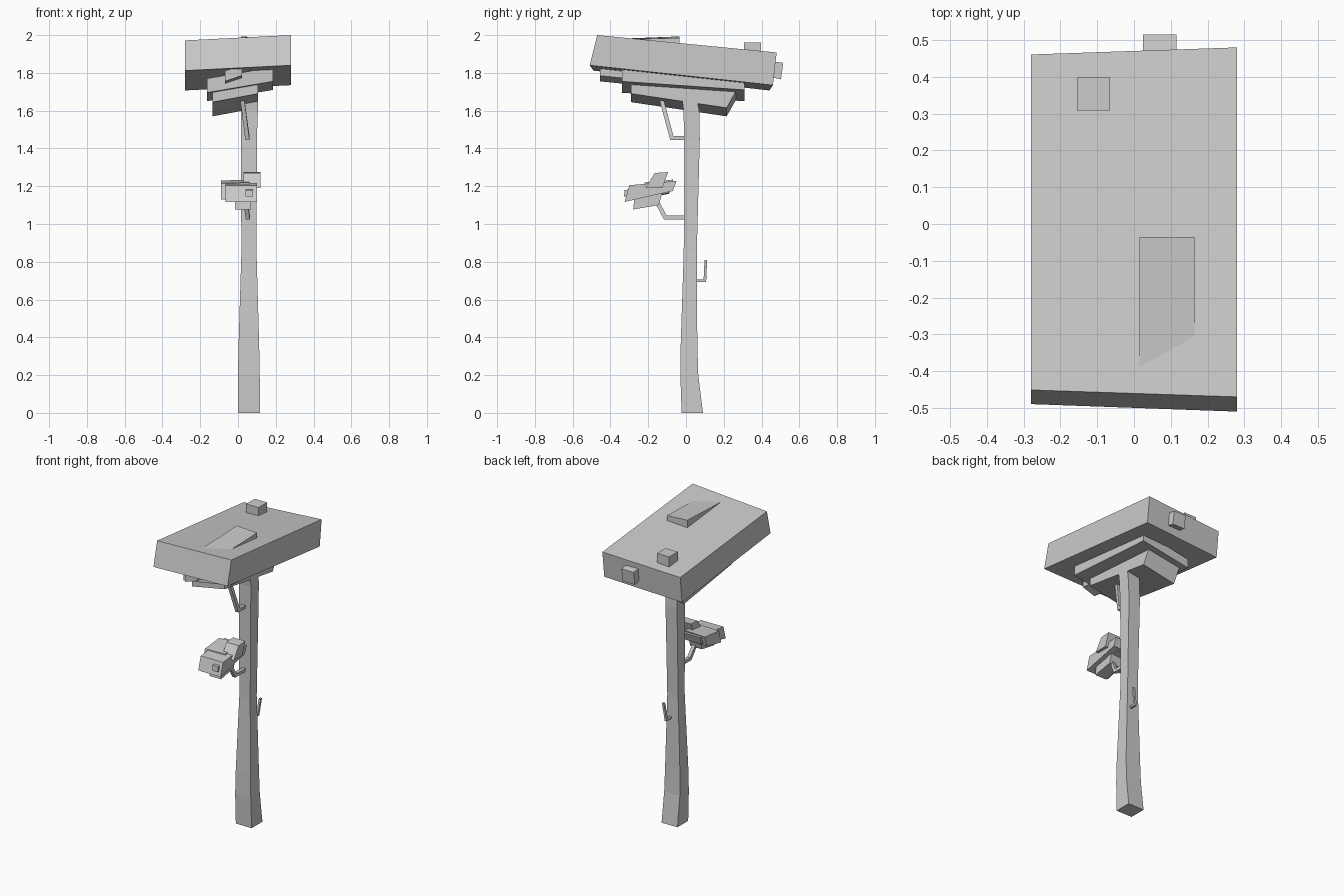
import bpy
from mathutils import Vector


def loft(name, rings):
    """Flat-faced capped solid through rings with equal point counts."""
    n = len(rings[0])
    verts = [p for r in rings for p in r]
    faces = [tuple(range(n)), tuple(range(len(verts) - n, len(verts)))]
    for k in range(len(rings) - 1):
        for i in range(n):
            j = (i + 1) % n
            faces.append((k*n + i, k*n + j, (k+1)*n + j, (k+1)*n + i))
    me = bpy.data.meshes.new(name)
    me.from_pydata(verts, [], faces)
    ob = bpy.data.objects.new(name, me)
    bpy.context.collection.objects.link(ob)
    import bmesh
    bm = bmesh.new()
    bm.from_mesh(me)
    bmesh.ops.recalc_face_normals(bm, faces=bm.faces)
    bm.to_mesh(me)
    bm.free()


def block(name, x0, x1, right, drop=0.0, grow=1.0):
    """Side profile (y, z) at x1, carried to x0 with a drop and y scaling."""
    loft(name, [[(x0, y * grow, z - drop) for y, z in right],
                [(x1, y, z) for y, z in right]])


def twig(name, path, w):
    """Square twig along a path lying mostly in the y-z plane."""
    pts = [Vector(p) for p in path]
    rings = []
    for i, p in enumerate(pts):
        a = (p - pts[i-1]).normalized() if i else (pts[1] - p).normalized()
        b = (pts[i+1] - p).normalized() if i < len(pts) - 1 else a
        t = (a + b).normalized()
        n = Vector((0, -t.z, t.y)).normalized() * w / max(0.5, t.dot(a))
        x = Vector((w, 0, 0))
        rings.append([p + x + n, p - x + n, p - x - n, p + x - n])
    loft(name, rings)


# Trunk: square sections (z, x0, x1, y0, y1)
trunk = [(0, 0.0, 0.117, -0.023, 0.09), (0.2, 0.0, 0.115, -0.03, 0.065),
         (0.36, 0.003, 0.112, -0.028, 0.06), (0.85, 0.018, 0.098, -0.012, 0.057),
         (1.45, 0.015, 0.10, -0.01, 0.073), (1.6, 0.015, 0.105, -0.013, 0.07),
         (1.7, 0.015, 0.105, -0.025, 0.05)]
loft("trunk", [[(a, c, z), (b, c, z), (b, d, z), (a, d, z)]
               for z, a, b, c, d in trunk])

# Canopy layers
block("canopy_top", -0.28, 0.28,
      [(-0.51, 1.84), (0.46, 1.735), (0.48, 1.908), (-0.47, 2.0)], 0.028, 0.96)
block("canopy_middle", -0.165, 0.185,
      [(-0.34, 1.755), (0.31, 1.71), (0.31, 1.77), (-0.34, 1.83)], 0.06)
block("canopy_lower", -0.135, 0.105,
      [(-0.29, 1.69), (0.215, 1.615), (0.28, 1.73), (-0.29, 1.78)], 0.045)
block("canopy_under_tuft", -0.07, 0.02,
      [(-0.455, 1.785), (-0.1, 1.75), (-0.1, 1.84), (-0.455, 1.84)], 0.03)

# Tufts on the canopy
loft("top_wedge", [
    [(0.015, -0.40, 1.90), (0.015, -0.035, 1.90),
     (0.015, -0.035, 1.993), (0.015, -0.40, 1.979)],
    [(0.165, -0.36, 1.90), (0.165, -0.035, 1.90),
     (0.165, -0.035, 1.985), (0.165, -0.36, 1.976)]])
block("top_tuft", -0.155, -0.065,
      [(0.308, 1.87), (0.398, 1.87), (0.398, 1.96), (0.308, 1.96)])
block("back_tuft", 0.025, 0.115,
      [(0.42, 1.783), (0.503, 1.766), (0.515, 1.853), (0.43, 1.865)])

# Twigs
twig("upper_twig", [(0.05, 0.02, 1.455), (0.05, -0.075, 1.455),
                    (0.02, -0.135, 1.68)], 0.011)
twig("lower_twig", [(0.052, 0.02, 1.035), (0.052, -0.11, 1.035),
                    (0.04, -0.155, 1.12)], 0.011)
twig("back_twig", [(0.075, 0.03, 0.70), (0.075, 0.1, 0.70),
                   (0.092, 0.105, 0.81)], 0.007)

# Small leaf cluster
block("cluster_main", -0.065, 0.1,
      [(-0.325, 1.117), (-0.07, 1.175), (-0.05, 1.228), (-0.30, 1.205)])
block("cluster_side", -0.09, 0.06,
      [(-0.24, 1.135), (-0.09, 1.165), (-0.07, 1.235), (-0.22, 1.22)], 0.005)
block("cluster_bottom", -0.015, 0.07,
      [(-0.28, 1.077), (-0.145, 1.10), (-0.12, 1.18), (-0.27, 1.16)])
block("cluster_top", 0.03, 0.12,
      [(-0.215, 1.19), (-0.125, 1.19), (-0.095, 1.275), (-0.165, 1.27)])
block("cluster_front", 0.04, 0.08,
      [(-0.328, 1.145), (-0.28, 1.15), (-0.275, 1.185), (-0.325, 1.18)])
